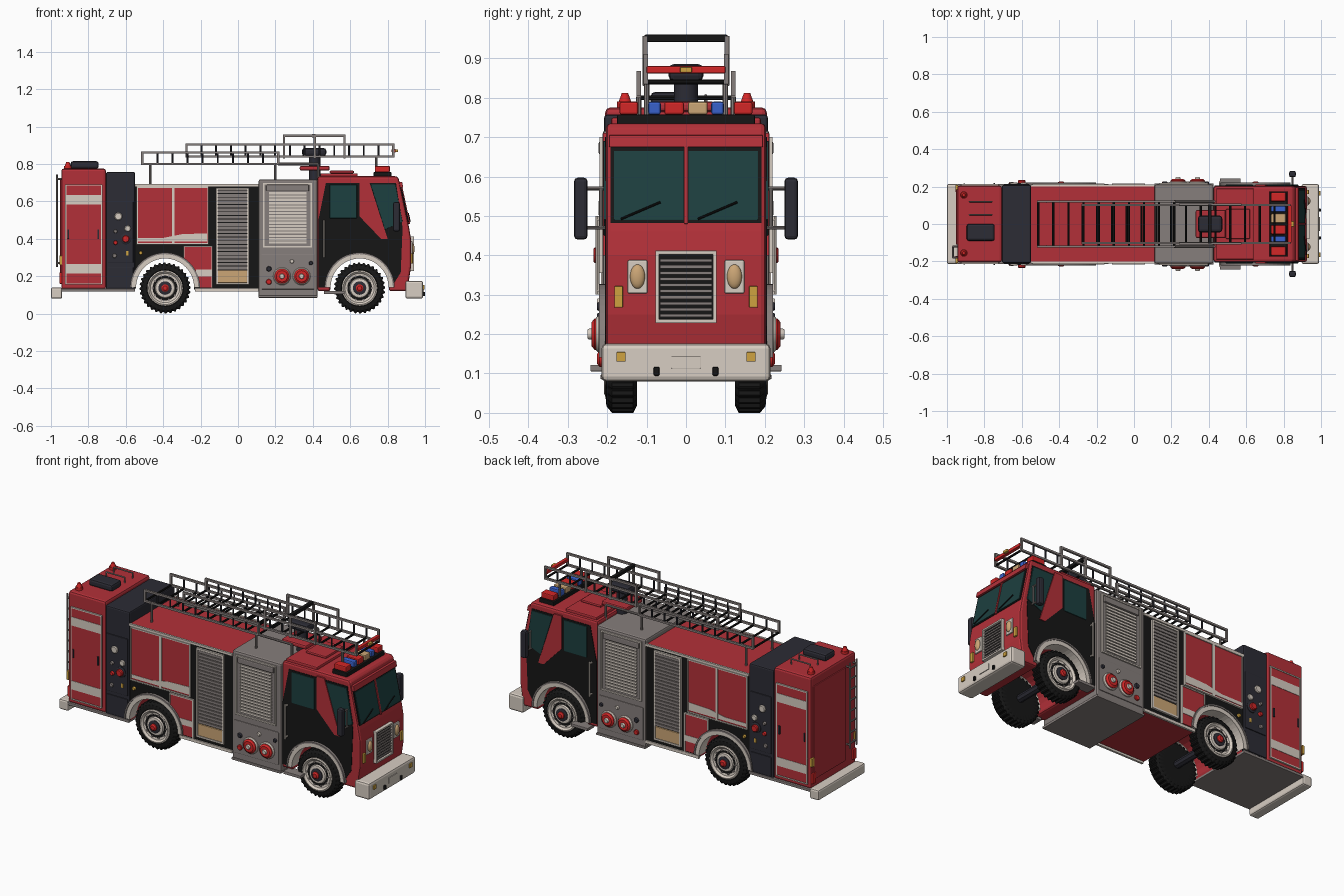
import bpy, bmesh, math
from mathutils import Vector, Matrix

if "Cube" in bpy.data.objects:
    bpy.data.objects.remove(bpy.data.objects["Cube"])

COL = dict(red=(.45, .03, .04), cream=(.68, .61, .54), dark=(.025, .025, .035), grey=(.24, .21, .2),
           glass=(.012, .05, .05), amber=(.62, .36, .05), blue=(.04, .12, .6), tan=(.6, .38, .18),
           lamp=(.65, .02, .02), black=(.008, .008, .008))
MATS = {}
for k, c in COL.items():
    MATS[k] = bpy.data.materials.new(k)
    MATS[k].diffuse_color = (*c, 1)


def finish(name, bm, mat, bevel=0, mirror=False, smooth=False):
    bmesh.ops.recalc_face_normals(bm, faces=bm.faces[:])
    me = bpy.data.meshes.new(name)
    bm.to_mesh(me)
    bm.free()
    ob = bpy.data.objects.new(name, me)
    bpy.context.collection.objects.link(ob)
    me.materials.append(MATS[mat])
    if smooth:
        me.shade_smooth()
        me.set_sharp_from_angle(angle=math.radians(35))
    if bevel:
        m = ob.modifiers.new("bevel", 'BEVEL')
        m.width, m.segments, m.limit_method = bevel, 2, 'ANGLE'
    if mirror:
        m = ob.modifiers.new("mirror", 'MIRROR')
        m.use_axis = (False, True, False)
    return ob


def boxes(name, lst, mat, bevel=0, mirror=False):
    """each entry: x0, x1, y0, y1, z0, z1"""
    bm = bmesh.new()
    for x0, x1, y0, y1, z0, z1 in lst:
        M = Matrix.Translation(((x0+x1)/2, (y0+y1)/2, (z0+z1)/2)) @ Matrix.Diagonal((x1-x0, y1-y0, z1-z0, 1))
        bmesh.ops.create_cube(bm, size=1, matrix=M)
    return finish(name, bm, mat, bevel, mirror)


def prof(name, pts, y0, y1, mat, bevel=0, mirror=False):
    """xz outline extruded along y"""
    bm = bmesh.new()
    f = bm.faces.new([bm.verts.new((x, y0, z)) for x, z in pts])
    r = bmesh.ops.extrude_face_region(bm, geom=[f])
    bmesh.ops.translate(bm, vec=(0, y1-y0, 0), verts=[v for v in r['geom'] if isinstance(v, bmesh.types.BMVert)])
    return finish(name, bm, mat, bevel, mirror)


def rods(name, segs, r, mat, mirror=False, n=8):
    bm = bmesh.new()
    for a, b in segs:
        a, b = Vector(a), Vector(b)
        d = b - a
        M = Matrix.Translation((a+b)/2) @ d.to_track_quat('Z', 'Y').to_matrix().to_4x4()
        bmesh.ops.create_cone(bm, cap_ends=True, segments=n, radius1=r, radius2=r, depth=d.length, matrix=M)
    return finish(name, bm, mat, 0, mirror, True)


def lathe(name, x, z, outline, mat, n=32, ridge=0):
    """(radius, distance from centre plane) outline spun about y, mirrored to both sides"""
    bm = bmesh.new()
    rings = []
    for r, y in outline:
        ring = []
        for i in range(n):
            a = 2*math.pi*i/n
            rr = r - (ridge if r > .13 and i % 4 > 1 else 0)
            ring.append(bm.verts.new((x+rr*math.cos(a), -y, z+rr*math.sin(a))))
        rings.append(ring)
    for p, q in zip(rings, rings[1:]):
        for i in range(n):
            bm.faces.new((p[i], p[(i+1) % n], q[(i+1) % n], q[i]))
    bm.faces.new(rings[0])
    bm.faces.new(rings[-1])
    return finish(name, bm, mat, 0, True, True)


def arc(cx, cz, r, a0, a1, n=16):
    return [(cx+r*math.cos(math.radians(a0+(a1-a0)*i/n)), cz+r*math.sin(math.radians(a0+(a1-a0)*i/n))) for i in range(n+1)]


def frame(name, x0, x1, z0, z1, mat="cream", t=.007, y=.216):
    boxes(name, [(x0, x1, -y, -.2, z0, z0+t), (x0, x1, -y, -.2, z1-t, z1),
                 (x0, x0+t, -y, -.2, z0, z1), (x1-t, x1, -y, -.2, z0, z1)], mat, mirror=True)


def knob(name, x, z, r, y, mat):
    lathe(name, x, z, [(r, .19), (r, y-.004), (r*.8, y)], mat, 16)


RW, FW = -.39, .65  # wheel positions

# rear locker module, dark equipment bay, pump bay
boxes("rear_locker", [(-.945, -.706, -.205, .205, .13, .775)], "red", .012)
boxes("equipment_bay", [(-.706, -.55, -.208, .208, .125, .757)], "dark", .008)
boxes("pump_bay", [(.11, .425, -.212, .212, .09, .718)], "grey", .01)

# middle body with wheel arch, black sides
arch = arc(RW, .14, .156, 180, 0)
mid = [(-.55, .13)] + arch + [(RW+.156, .13), (.11, .13), (.11, .69), (-.55, .69)]
prof("middle_body", mid, -.2, .2, "red")
prof("middle_side_skin", mid[:-2] + [(.11, .685), (-.55, .685)], -.205, -.199, "black", mirror=True)
boxes("roof_edge_trim", [(-.55, .11, -.212, -.2, .68, .694), (-.23, .11, -.212, -.2, .118, .135)], "cream", mirror=True)

# cab with raked windscreen and wheel arch
fx = lambda z: .915 - (z-.46)*.055/.26
cab = [(.425, .12), (FW-.156, .12)] + arc(FW, .14, .156, 180, 0) + [
    (FW+.156, .12), (.905, .12), (.925, .25), (.925, .40), (.915, .46), (.86, .72), (.85, .735), (.425, .735)]
prof("cab", cab, -.203, .203, "red", .012)
prof("cab_side_skin", [(.43, .14)] + arc(FW, .14, .17, 180, 0) + [(.87, .22), (.88, .46), (.845, .70), (.47, .70), (.43, .5)],
     -.206, -.2, "black", mirror=True)
prof("cab_side_pillar", [(.65, .71), (.70, .71), (.80, .40), (.765, .40), (.65, .52)], -.211, -.2, "red", mirror=True)
boxes("cab_rear_window", [(.49, .635, -.21, -.2, .51, .69)], "glass", .003, True)
prof("cab_front_window", [(.71, .69), (.842, .69), (.88, .49), (.785, .45)], -.21, -.2, "glass", .002, True)
boxes("cab_roof_hatch", [(.44, .64, -.19, .19, .725, .75), (.49, .62, -.08, .08, .75, .765)], "red", .006)
rods("cab_handles", [((.46, -.225, .30), (.46, -.225, .50)), ((.46, -.2, .31), (.46, -.225, .31)),
                     ((.46, -.2, .49), (.46, -.225, .49))], .005, "cream", True)
boxes("cab_steps", [(.46, .57, -.243, -.18, .105, .122)], "grey", .003, True)

# cab face: windscreen, wipers, grille, lamps
def slope(name, z0, z1, y0, y1, d, mat, mirror=False):
    prof(name, [(fx(z0)-.01, z0), (fx(z0)+d, z0), (fx(z1)+d, z1), (fx(z1)-.01, z1)], y0, y1, mat, .001, mirror)
slope("windscreen_surround", .482, .675, -.192, .192, .003, "black")
slope("windscreen_pane", .49, .665, -.183, -.006, .006, "glass", True)
slope("windscreen_header", .675, .705, -.195, .195, .014, "red")
slope("windscreen_post", .48, .68, -.005, .005, .010, "red")
rods("wipers", [((fx(.49)+.012, y, .492), (fx(.535)+.012, y+.10, .535)) for y in (-.165, .03)], .003, "black")
boxes("grille_back", [(.91, .93, -.072, .072, .235, .405)], "black")
boxes("grille_slats", [(.92, .937, -.066, .066, .243+i*.0155, .251+i*.0155) for i in range(10)], "grey")
boxes("grille_frame", [(.91, .942, -.078, .078, .228, .238), (.91, .942, -.078, .078, .402, .412),
                       (.91, .942, -.078, -.068, .228, .412), (.91, .942, .068, .078, .228, .412)], "cream", .002)
boxes("headlight_plate", [(.91, .932, -.148, -.098, .303, .388)], "cream", .004, True)
bm = bmesh.new()
bmesh.ops.create_uvsphere(bm, u_segments=20, v_segments=10, radius=1,
                          matrix=Matrix.Translation((.932, -.123, .346)) @ Matrix.Diagonal((.012, .019, .031, 1)))
finish("headlight", bm, "tan", mirror=True, smooth=True)
boxes("turn_signal", [(.905, .935, -.182, -.16, .267, .322)], "amber", .003, True)

# bumper and rear step
boxes("front_bumper", [(.895, .99, -.214, .214, .08, .176)], "cream", .012)
boxes("bumper_lamps", [(.98, .997, -.177, -.153, .13, .154)], "amber", .002, True)
boxes("bumper_plate", [(.98, .994, -.037, .037, .113, .145)], "cream", .001)
boxes("tow_hooks", [(.98, 1, -.082, -.067, .094, .117)], "black", .004, True)
boxes("rear_step", [(-1, -.94, -.214, .214, .08, .14)], "cream", .01)
boxes("side_sill", [(-.945, -.55, -.214, .214, .118, .134), (.11, .425, -.217, .217, .085, .098)], "grey", .003)

# door mirrors
boxes("door_mirror", [(.83, .865, -.284, -.25, .44, .597)], "dark", .009, True)
rods("mirror_arms", [((.848, -.19, z), (.848, -.265, z)) for z in (.47, .57)] +
     [((.848, -.216, .47), (.848, -.216, .57))], .005, "grey", True)

# wheels and fenders
for tag, cx in (("rear", RW), ("front", FW)):
    lathe(tag+"_tyre", cx, .137, [(.085, .125), (.12, .125), (.137, .134), (.137, .188), (.12, .202), (.098, .204), (.092, .196)],
          "black", 128, .008)
    lathe(tag+"_rim", cx, .137, [(.095, .19), (.095, .205), (.088, .208), (.078, .198), (.055, .194), (.05, .204), (.038, .206)], "cream")
    lathe(tag+"_hub", cx, .137, [(.036, .19), (.036, .21), (.028, .213)], "dark", 24)
    lathe(tag+"_hub_cap", cx, .137, [(.02, .2), (.02, .22), (.012, .226)], "lamp", 12)
    rods(tag+"_wheel_nuts", [((x, -.19, z), (x, -.203, z)) for x, z in arc(cx, .137, .066, 0, 324, 9)], .006, "grey", True, 6)
    rods(tag+"_axle", [((cx, -.14, .137), (cx, .14, .137))], .022, "dark")
    prof(tag+"_fender", arc(cx, .14, .18, 180, 0, 24) + arc(cx, .14, .155, 0, 180, 24), -.216, -.15, "cream", 0, True)
    prof(tag+"_fender_lip", arc(cx, .14, .187, 180, 0, 24) + arc(cx, .14, .178, 0, 180, 24), -.221, -.195, "grey", 0, True)

# rear locker doors
boxes("locker_door", [(-.925, -.725, -.211, -.2, .16, .69)], "red", .003, True)
frame("locker_door_frame", -.925, -.725, .155, .692, y=.214)
boxes("locker_stripes", [(-.918, -.732, -.213, -.2, .585, .635), (-.918, -.732, -.213, -.2, .215, .265)], "cream", 0, True)
boxes("locker_handle", [(-.752, -.742, -.218, -.2, .40, .45), (-.912, -.904, -.216, -.2, .40, .45)], "dark", .002, True)
boxes("marker_lamps", [(-.955, -.94, -.208, -.185, .26, .31), (-.60, -.585, -.215, -.2, .31, .335)], "amber", .002, True)

# rear face panel and climbing ladder
boxes("rear_panel", [(-.951, -.94, -.11, .185, .18, .72)], "red", .003)
boxes("tail_lamps", [(-.955, -.94, -.2, -.17, .16, .22)], "lamp", .003, True)
rods("rear_ladder", [((-.968, y, .25), (-.968, y, .745)) for y in (-.18, -.12)] +
     [((-.968, -.18, .28+i*.062), (-.968, -.12, .28+i*.062)) for i in range(8)] +
     [((-.968, y, z), (-.94, y, z)) for y in (-.18, -.12) for z in (.27, .72)], .005, "grey")

# rear locker roof fittings
boxes("roof_vent", [(-.895, -.745, -.09, 0, .775, .815)], "dark", .012)
bm = bmesh.new()
for r1, r2, z0, z1 in ((.02, .02, .77, .79), (.016, .008, .79, .812)):
    bmesh.ops.create_cone(bm, cap_ends=True, segments=16, radius1=r1, radius2=r2, depth=z1-z0,
                          matrix=Matrix.Translation((-.91, -.155, (z0+z1)/2)))
finish("rear_beacon", bm, "lamp", mirror=True, smooth=True)
rods("roof_rails", [s for y in (.05, .12) for s in (((-.88, y, .805), (-.76, y, .805)),
     ((-.88, y, .77), (-.88, y, .805)), ((-.76, y, .77), (-.76, y, .805)))], .004, "grey")

# equipment bay controls
boxes("bay_panel", [(-.695, -.56, -.213, -.2, .27, .60), (-.695, -.56, -.212, -.2, .14, .25)], "dark", .003, True)
for i, (x, z, r, y, m) in enumerate([(-.64, .52, .021, .222, "cream"), (-.59, .455, .017, .222, "cream"),
                                     (-.60, .40, .03, .22, "dark"), (-.60, .40, .02, .235, "lamp"), (-.655, .44, .01, .225, "grey"),
                                     (-.655, .38, .012, .225, "lamp"), (-.66, .31, .012, .22, "grey"), (-.52, .325, .01, .216, "amber")]):
    knob(f"bay_control_{i}", x, z, r, y, m)

# side panels and doors of the middle body
boxes("upper_door", [(-.54, -.352, -.211, -.2, .375, .675), (-.342, -.16, -.211, -.2, .375, .675)], "red", .003, True)
frame("upper_door_frame_a", -.542, -.347, .37, .68)
frame("upper_door_frame_b", -.347, -.157, .37, .68)
prof("upper_door_stripe", [(-.535, .385), (-.165, .385), (-.165, .43), (-.30, .425), (-.40, .405), (-.535, .405)],
     -.213, -.2, "cream", 0, True)
prof("lower_door", arc(RW, .14, .185, 0, 57, 8) + [(-.29, .36), (-.142, .36), (-.142, .14)], -.211, -.2, "red", 0, True)
boxes("lower_door_trim", [(-.292, -.136, -.215, -.2, .356, .363), (-.143, -.136, -.215, -.2, .135, .363),
                          (-.292, -.286, -.215, -.2, .30, .363), (-.225, -.143, -.213, -.2, .20, .235)], "cream", 0, True)

# roller shutters
frame("shutter_frame", -.117, .058, .155, .672, t=.01)
boxes("shutter_slats", [(-.107, .048, -.213, -.2, .237+i*.0194, .252+i*.0194) for i in range(22)], "grey", 0, True)
boxes("shutter_foot", [(-.107, .048, -.213, -.2, .165, .232)], "tan", .002, True)
frame("pump_shutter_frame", .135, .395, .355, .70, "cream", .008, .22)
boxes("pump_shutter_slats", [(.165, .365, -.218, -.2, .375+i*.0175, .387+i*.0175) for i in range(16)], "cream", 0, True)
boxes("pump_shutter_roll", [(.15, .38, -.222, -.2, .655, .69)], "grey", .006, True)
boxes("pump_panel", [(.125, .41, -.216, -.2, .13, .32)], "grey", .004, True)

# pump outlets
for i, x in enumerate((.235, .34)):
    lathe(f"outlet_rim_{i}", x, .2, [(.047, .2), (.047, .222), (.042, .228)], "cream", 24)
    lathe(f"outlet_cap_{i}", x, .2, [(.04, .2), (.04, .232), (.03, .24)], "lamp", 24)
    knob(f"outlet_boss_{i}", x, .2, .014, .25, "cream")
for i, (x, z, r, m) in enumerate([(.165, .24, .014, "dark"), (.165, .17, .015, "lamp"), (.288, .28, .011, "cream"), (.39, .27, .011, "dark")]):
    knob(f"pump_gauge_{i}", x, z, r, .226, m)

# roof ladders: lower fixed section and upper sliding section
def ladder(name, x0, x1, y, z0, z1, n):
    xs = [x0+(x1-x0)*i/n for i in range(n+1)]
    t = .006
    boxes(name+"_rails", [(x0-t, x1+t, -y-t, -y+t, z-t, z+t) for z in (z0, z1)] +
          [(x-t, x+t, -y-t, -y+t, z0, z1) for x in (x0, x1)], "grey", .001, True)
    rods(name+"_posts", [((x, -y, z0), (x, -y, z1)) for x in xs[1:-1]], .005, "dark", True)
    rods(name+"_rungs", [((x, -y, z0), (x, y, z0)) for x in xs], .006, "black")
ladder("lower_ladder", -.512, .215, .12, .80, .862, 9)
ladder("upper_ladder", -.275, .83, .102, .84, .905, 14)
rods("ladder_supports", [((x, -.12, z), (x, -.12, .80)) for x, z in ((-.47, .68), (.20, .71))] +
     [((.215, -.12, .80), (.43, -.12, .80)), ((.43, -.12, .71), (.43, -.12, .80)), ((.74, -.10, .73), (.74, -.10, .84))], .007, "grey", True)
boxes("hand_rail", [(.24, .575, -.11, -.098, .945, .957)] +
      [(x-.006, x+.006, -.11, -.098, .83, .95) for x in (.246, .41, .569)], "grey", .001, True)
boxes("hand_rail_crossbar", [(.395, .415, -.105, .105, .942, .96)], "black", .002)
boxes("ladder_tip_bar", [(.822, .842, -.10, .10, .862, .88)], "lamp", .003)
boxes("ladder_tip_lamp", [(.835, .855, -.015, .015, .864, .878)], "amber", .002)

# roof water monitor
boxes("monitor_base", [(.33, .49, -.075, .075, .765, .79)], "red", .008)
rods("monitor_column", [((.41, 0, .71), (.41, 0, .85))], .03, "dark", n=16)
boxes("monitor_head", [(.342, .472, -.045, .045, .842, .886)], "dark", .015)

# light bar on the cab roof
boxes("light_bar_base", [(.725, .82, -.175, .175, .73, .757)], "black", .004)
for i, (y, w, m) in enumerate([(-.145, .024, "lamp"), (-.08, .016, "blue"), (-.03, .025, "lamp"),
                               (.03, .025, "tan"), (.08, .016, "blue"), (.145, .024, "lamp")]):
    boxes(f"light_bar_lens_{i}", [(.732, .812, y-w, y+w, .757, .79)], m, .006)

for m in bpy.data.materials:
    if m.users and not m.is_grease_pencil:
        m.use_nodes = True
        m.node_tree.nodes["Principled BSDF"].inputs["Base Color"].default_value = m.diffuse_color
